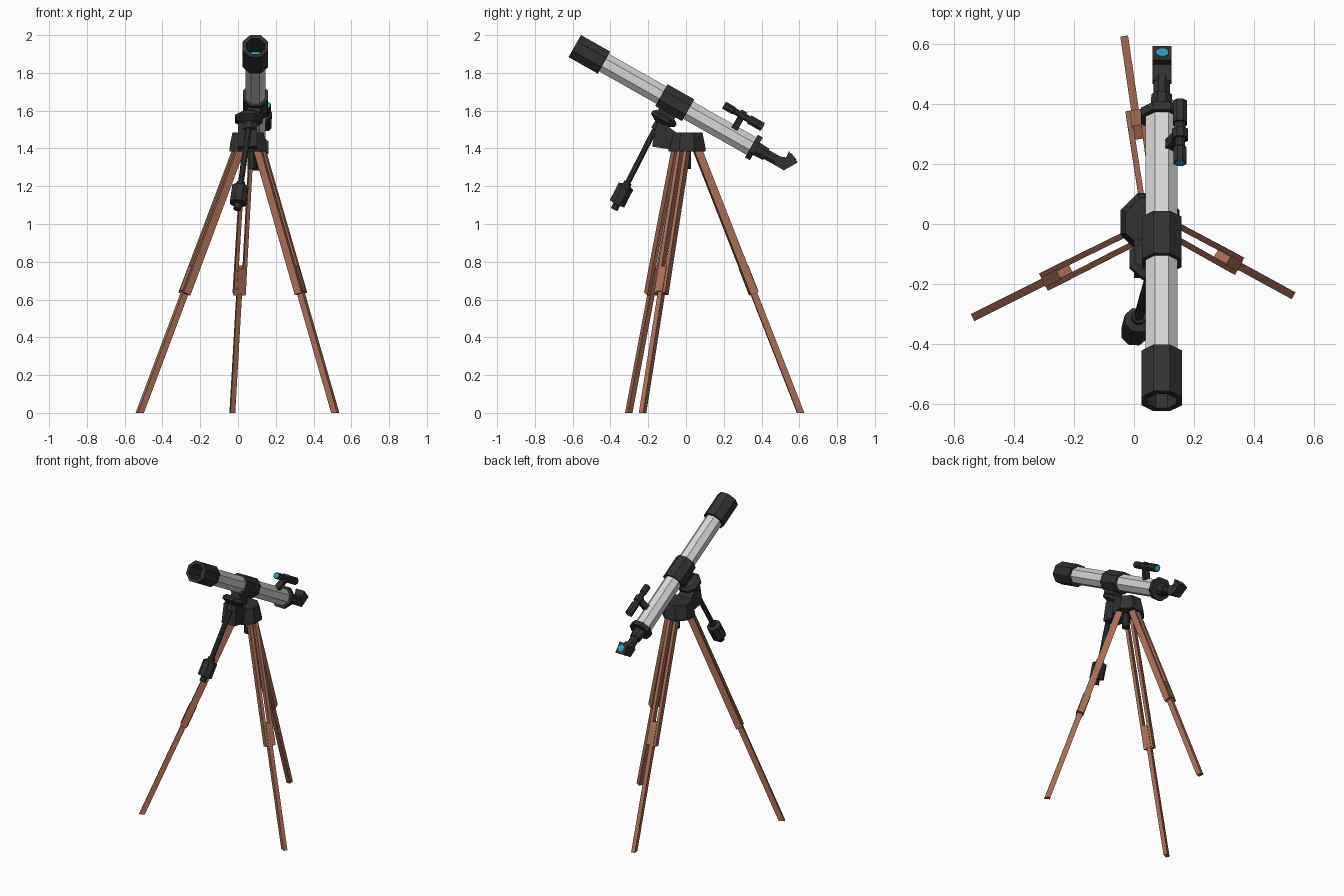
import bpy, bmesh, math
from mathutils import Vector as V

if "Cube" in bpy.data.objects:
    bpy.data.objects.remove(bpy.data.objects["Cube"])


def material(name, rgb):
    m = bpy.data.materials.new(name)
    m.diffuse_color = (*rgb, 1)
    m.use_nodes = True
    m.node_tree.nodes["Principled BSDF"].inputs["Base Color"].default_value = m.diffuse_color
    return m


BLACK = material("matt black", (0.031, 0.031, 0.032))
WHITE = material("pale grey paint", (0.68, 0.66, 0.66))
WOOD = material("brown wood", (0.40, 0.165, 0.105))
GLASS = material("teal glass", (0.03, 0.36, 0.52))


def finish(name, bm, mat):
    bmesh.ops.recalc_face_normals(bm, faces=bm.faces)
    me = bpy.data.meshes.new(name)
    bm.to_mesh(me)
    bm.free()
    me.materials.append(mat)
    ob = bpy.data.objects.new(name, me)
    bpy.context.collection.objects.link(ob)
    return ob


def lathe(name, origin, axis, profile, mat, sides=8):
    """Faceted solid of revolution; profile = (distance along axis, apothem)."""
    d = V(axis).normalized()
    e1 = (V((1, 0, 0)) - d * d.x).normalized()
    e2 = d.cross(e1)
    bm = bmesh.new()
    rings = []
    for s, r in profile:
        c = V(origin) + d * s
        if r == 0:
            rings.append([bm.verts.new(c)] * sides)
            continue
        r /= math.cos(math.pi / sides)
        angles = [(i + 0.5) * math.tau / sides for i in range(sides)]
        rings.append([bm.verts.new(c + (e1 * math.cos(a) + e2 * math.sin(a)) * r) for a in angles])
    for a, b in zip(rings, rings[1:]):
        for i in range(sides):
            j = (i + 1) % sides
            quad = list(dict.fromkeys((a[i], a[j], b[j], b[i])))
            bm.faces.new(quad)
    return finish(name, bm, mat)


def rod(name, origin, axis, s0, s1, r, mat, sides=8):
    return lathe(name, origin, axis, [(s0, 0), (s0, r), (s1, r), (s1, 0)], mat, sides)


def beam(name, p0, p1, side, w, depth, mat, floor=False):
    """Rectangular bar from p0 to p1; floor=True trims the p0 end flat at z = 0."""
    p0, p1 = V(p0), V(p1)
    d = (p1 - p0).normalized()
    t = (V(side) - d * d.dot(V(side))).normalized()
    n = d.cross(t)
    bm = bmesh.new()
    ends = []
    for p in (p0, p1):
        ends.append([bm.verts.new(p + t * (a * w / 2) + n * (b * depth / 2))
                     for a, b in ((-1, -1), (1, -1), (1, 1), (-1, 1))])
    if floor:
        for v in ends[0]:
            v.co -= d * (v.co.z / d.z)
    bm.faces.new(ends[0])
    bm.faces.new(ends[1])
    for i in range(4):
        j = (i + 1) % 4
        bm.faces.new((ends[0][i], ends[0][j], ends[1][j], ends[1][i]))
    return finish(name, bm, mat)


def slab(name, yz, x0, x1, mat):
    """Side profile in y, z extruded across x."""
    bm = bmesh.new()
    f = bm.faces.new([bm.verts.new((x0, y, z)) for y, z in yz])
    ext = bmesh.ops.extrude_face_region(bm, geom=[f])["geom"]
    verts = [g for g in ext if isinstance(g, bmesh.types.BMVert)]
    bmesh.ops.translate(bm, verts=verts, vec=(x1 - x0, 0, 0))
    return finish(name, bm, mat)


# Optical axis: s runs from the front opening down to the eyepiece
TILT = math.radians(29.5)
AXIS = V((0, math.cos(TILT), -math.sin(TILT)))
UP = V((0, math.sin(TILT), math.cos(TILT)))
FRONT = V((0.092, -0.589, 1.942))


def at(s, dx=0, u=0):
    return FRONT + AXIS * s + UP * u + V((dx, 0, 0))


# Main tube
rod("main_tube", FRONT, AXIS, 0.16, 1.09, 0.053, WHITE)
lathe("dew_shield", FRONT, AXIS, [(0.15, 0), (0.15, 0.047), (0, 0.047), (0, 0.067),
                                  (0.178, 0.067), (0.178, 0)], BLACK)
rod("front_lens", FRONT, AXIS, 0.143, 0.149, 0.046, GLASS)
rod("tube_band", FRONT, AXIS, 0.527, 0.69, 0.066, BLACK)
rod("rear_flange", FRONT, AXIS, 1.075, 1.105, 0.069, BLACK)
lathe("focuser", FRONT, AXIS, [(1.1, 0), (1.1, 0.038), (1.165, 0.034), (1.165, 0.027),
                               (1.25, 0.027), (1.25, 0)], BLACK)

# Angled eyepiece
slab("eyepiece_diagonal", [(0.478, 1.362), (0.53, 1.352), (0.545, 1.385),
                           (0.592, 1.326), (0.518, 1.284), (0.465, 1.316)], 0.061, 0.125, BLACK)
rod("eyepiece_lens", (0.0945, 0.5685, 1.3555), (0.78, 0, 0.62)[1:2] and (0, 0.78, 0.62),
    -0.004, 0.004, 0.021, GLASS)

# Finder scope
finder = at(0.844, 0.061, 0.117)
lathe("finder_scope", finder, AXIS, [(0, 0), (0, 0.021), (0.055, 0.021), (0.06, 0.017),
                                     (0.09, 0.017), (0.09, 0.026), (0.125, 0.026), (0.125, 0.018),
                                     (0.15, 0.018), (0.15, 0.024), (0.232, 0.024), (0.232, 0)], BLACK)
rod("finder_front_lens", finder, AXIS, -0.003, 0.003, 0.016, GLASS)
rod("finder_rear_lens", finder, AXIS, 0.229, 0.235, 0.016, GLASS)
beam("finder_bracket", at(0.952, 0.025, 0.04), at(0.952, 0.06, 0.11), AXIS, 0.035, 0.035, BLACK)

# Saddle and mount
saddle = at(0.6, -0.034, 0)
lathe("saddle_disc", saddle, -UP, [(0.08, 0), (0.08, 0.055), (0.095, 0.073), (0.112, 0.073),
                                   (0.135, 0.035), (0.175, 0.035), (0.175, 0)], BLACK)
beam("saddle_block", at(0.6, -0.01, -0.09), at(0.6, -0.005, -0.05), AXIS, 0.1, 0.07, BLACK)
slab("mount_arm", [(-0.155, 1.538), (-0.125, 1.54), (-0.053, 1.485), (-0.05, 1.39),
                   (-0.18, 1.41)], 0.0, 0.1, BLACK)
lathe("tripod_head", (0.053, 0.005, 1.385), (0, 0, 1),
      [(0, 0), (0, 0.098), (0.02, 0.098), (0.1, 0.082), (0.1, 0)], BLACK)
rod("centre_screw", (0.072, 0.005, 1.29), (0, 0, 1), 0, 0.1, 0.022, BLACK)

# Counterweight
top, low = V((0.055, -0.165, 1.5)), V((-0.004, -0.38, 1.078))
drop = low - top
rod("counterweight_shaft", top, drop, 0, drop.length, 0.015, BLACK)
end = drop.length
lathe("counterweight", top, drop, [(end - 0.16, 0), (end - 0.16, 0.022), (end - 0.145, 0.022),
                                   (end - 0.135, 0.043), (end - 0.035, 0.043), (end - 0.03, 0.02),
                                   (end, 0.02), (end, 0)], BLACK)

# Wooden tripod legs: twin upper rails, sliding block and thin lower bar
LEGS = {
    "left": ((-0.52, -0.303, 0), (0.005, -0.04, 1.40)),
    "right": ((0.515, -0.23, 0), (0.112, -0.01, 1.40)),
    "back": ((-0.03, 0.607, 0), (0.05, 0.058, 1.40)),
}
for side, (foot, hip) in LEGS.items():
    foot, hip = V(foot), V(hip)
    run = hip - foot
    tangent = V((-run.y, run.x, 0)).normalized()
    beam(side + "_lower_leg", foot, foot + run * 0.52, tangent, 0.026, 0.034, WOOD, floor=True)
    beam(side + "_leg_slider", foot + run * 0.455, foot + run * 0.55, tangent, 0.036, 0.05, WOOD)
    for k in (-1, 1):
        beam(f"{side}_upper_rail_{'a' if k < 0 else 'b'}", foot + run * 0.45 + tangent * k * 0.023,
             hip + tangent * k * 0.02, tangent, 0.019, 0.042, WOOD)
